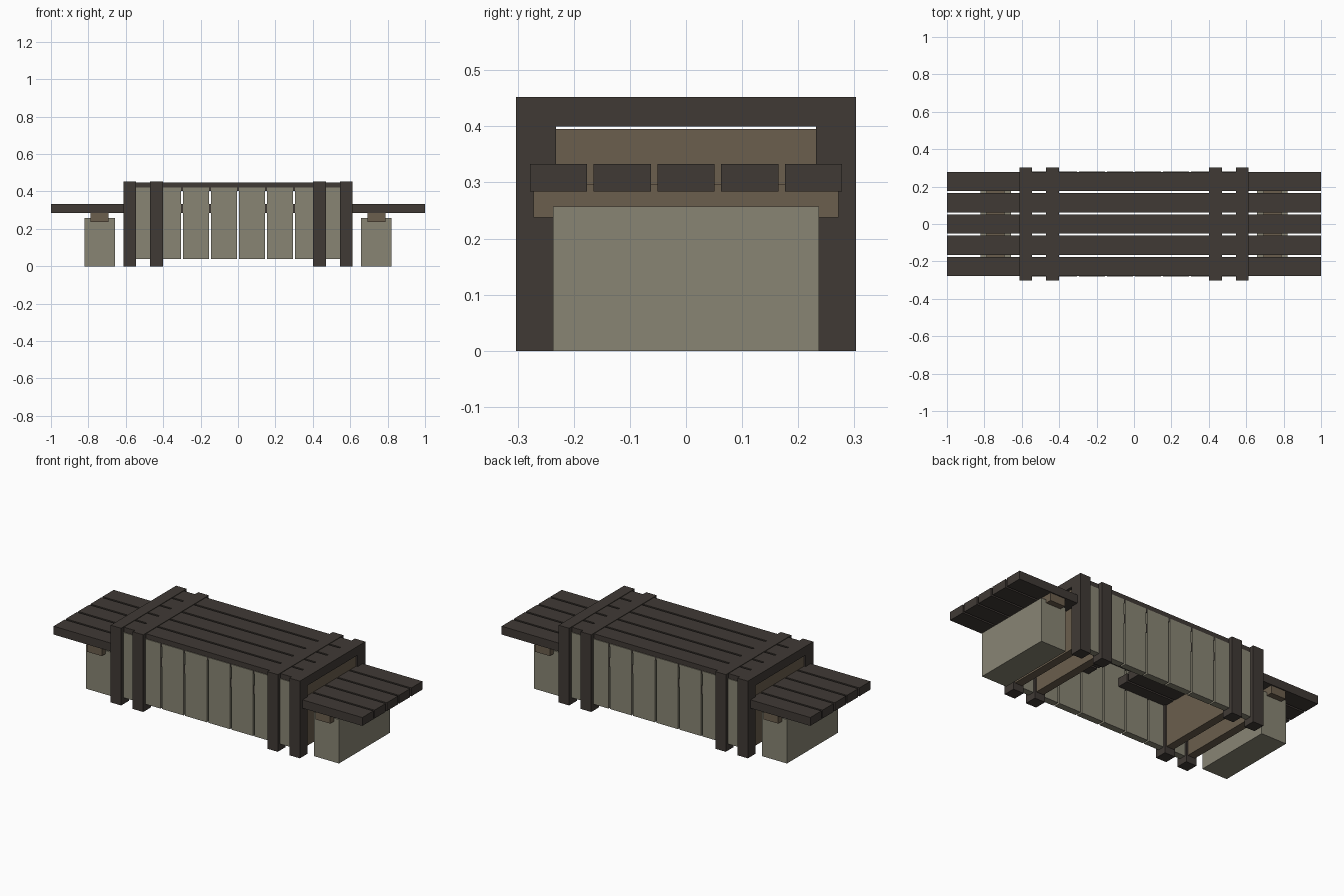
import bpy
import bmesh

cube = bpy.data.objects.get("Cube")
if cube:
    bpy.data.objects.remove(cube, do_unlink=True)


def material(name, rgb):
    mat = bpy.data.materials.new(name)
    mat.use_nodes = True
    mat.diffuse_color = (*rgb, 1)
    mat.node_tree.nodes["Principled BSDF"].inputs["Base Color"].default_value = (*rgb, 1)
    return mat


DARK = material("dark stained wood", (0.051, 0.042, 0.036))
BROWN = material("brown wood", (0.147, 0.112, 0.074))
STONE = material("grey green stone", (0.25, 0.235, 0.175))


def box(name, xs, ys, zs, mat):
    """Flat-faced box spanning the given ranges."""
    bm = bmesh.new()
    bmesh.ops.create_cube(bm, size=1)
    for v in bm.verts:
        v.co = [r[0] if c < 0 else r[1] for c, r in zip(v.co, (xs, ys, zs))]
    mesh = bpy.data.meshes.new(name)
    bm.to_mesh(mesh)
    bm.free()
    mesh.materials.append(mat)
    obj = bpy.data.objects.new(name, mesh)
    bpy.context.collection.objects.link(obj)
    return obj


def span(a, b, side):
    """Range from a to b, mirrored when side is -1."""
    return tuple(sorted((a * side, b * side)))


def planks(name, xs, zs):
    """Five parallel boards running along x."""
    for i in range(-2, 3):
        y = i * 0.1135
        box(name, xs, (y - 0.051, y + 0.051), zs, DARK)


# Table top boards
planks("top_plank", (-0.58, 0.58), (0.402, 0.449))

for side, label in ((1, "left"), (-1, "right")):
    # Portal frames, each closed by a brown end panel
    for frame, inner, outer in (("inner", 0.402, 0.47), ("outer", 0.545, 0.613)):
        name = f"{label}_{frame}"
        xs = span(inner, outer, side)
        for s in (1, -1):
            box(name + "_leg", xs, span(0.232, 0.303, s), (0, 0.452), DARK)
        box(name + "_crossbar", xs, (-0.232, 0.232), (0.4, 0.452), DARK)
        box(name + "_panel", span(inner + 0.01, outer - 0.01, side),
            (-0.233, 0.233), (0.04, 0.395), BROWN)

    # Low seat boards, resting on a beam and a solid block
    planks(label + "_seat_plank", span(0.1, 1, side), (0.284, 0.333))
    box(label + "_seat_beam", span(0.692, 0.788, side), (-0.272, 0.272), (0.238, 0.297), BROWN)
    box(label + "_seat_block", span(0.657, 0.82, side), (-0.237, 0.237), (0, 0.257), STONE)

# Upright cladding slabs along front and back
for s, label in ((-1, "front"), (1, "back")):
    for i in range(8):
        x = (i - 3.5) * 0.15
        box(label + "_slab", (x - 0.07, x + 0.07), span(0.243, 0.282, s), (0.038, 0.42), STONE)
